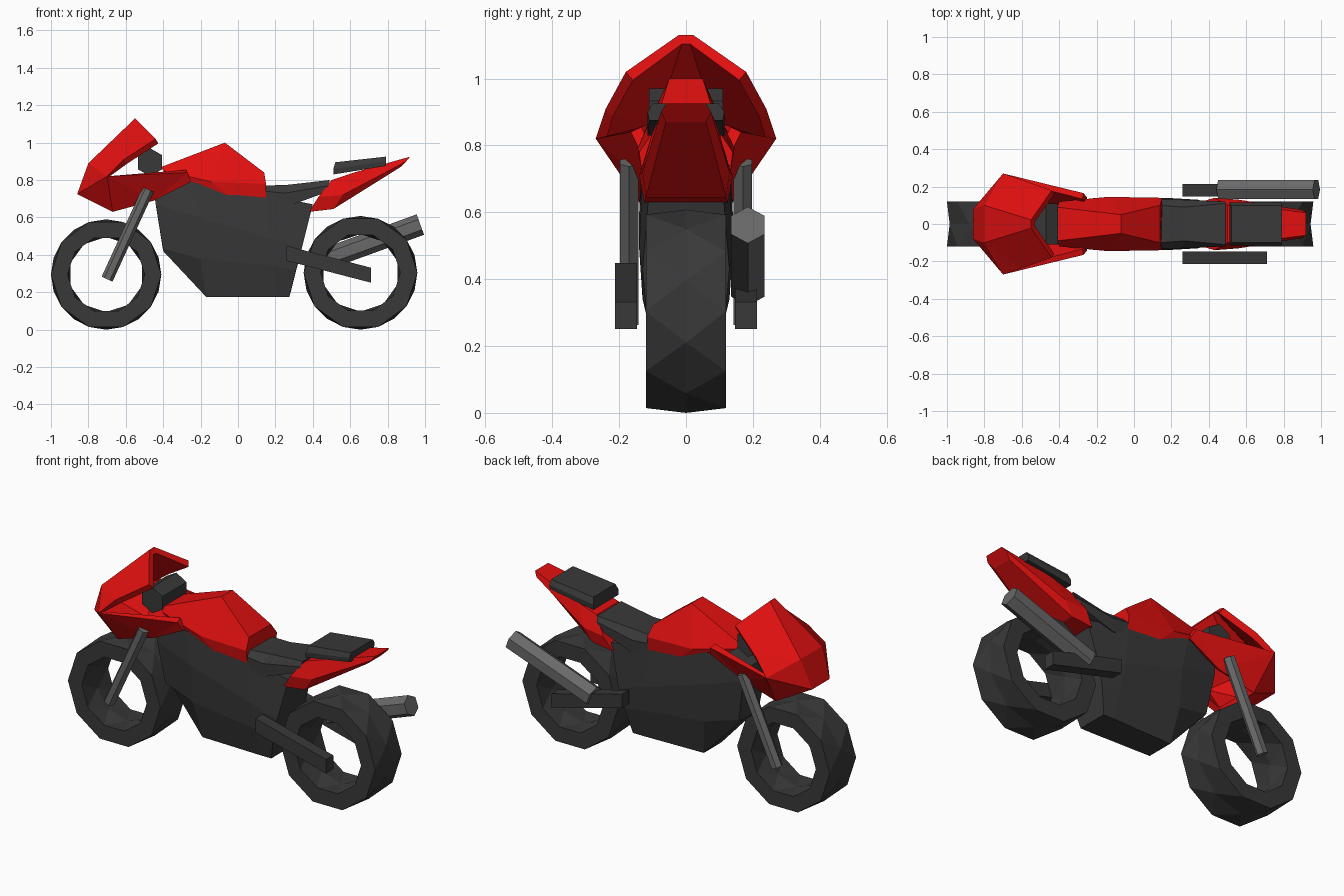
import bpy, bmesh, math
from mathutils import Vector

if "Cube" in bpy.data.objects:
    bpy.data.objects.remove(bpy.data.objects["Cube"])


def material(name, colour):
    m = bpy.data.materials.new(name)
    m.use_nodes = True
    rgba = (*colour, 1)
    m.diffuse_color = rgba
    m.node_tree.nodes["Principled BSDF"].inputs["Base Color"].default_value = rgba
    return m


RED = material("paint_red", (0.75, 0.005, 0.005))
DARK = material("dark_grey", (0.04, 0.04, 0.04))
STEEL = material("steel_grey", (0.14, 0.14, 0.14))


def finish(name, bm, mat):
    bmesh.ops.recalc_face_normals(bm, faces=bm.faces)
    mesh = bpy.data.meshes.new(name)
    bm.to_mesh(mesh)
    bm.free()
    mesh.materials.append(mat)
    obj = bpy.data.objects.new(name, mesh)
    bpy.context.scene.collection.objects.link(obj)
    return obj


def bridge(bm, a, b):
    n = len(a)
    for i in range(n):
        bm.faces.new((a[i], a[(i + 1) % n], b[(i + 1) % n], b[i]))


def loft(name, sections, mat):
    """Skin half sections, listed top to bottom as (x, y, z), mirrored in y."""
    bm = bmesh.new()
    rings = []
    for half in sections:
        ring = half + [(x, -y, z) for x, y, z in reversed(half)]
        rings.append([bm.verts.new(p) for p in ring])
    for a, b in zip(rings, rings[1:]):
        bridge(bm, a, b)
    bm.faces.new(rings[0])
    bm.faces.new(rings[-1])
    return finish(name, bm, mat)


def tube(name, start, end, radius, sides, mat):
    start, end = Vector(start), Vector(end)
    bm = bmesh.new()
    bmesh.ops.create_cone(bm, cap_ends=True, segments=sides, radius1=radius,
                          radius2=radius, depth=(end - start).length)
    turn = (end - start).to_track_quat('Z', 'Y')
    for v in bm.verts:
        v.co = turn @ v.co + (start + end) / 2
    return finish(name, bm, mat)


def wheel(name, x, radius):
    """Ten sided tyre, with crown vertices set between the shoulder vertices."""
    bm = bmesh.new()

    def ring(r, y, shift):
        angles = [math.radians(36 * (k + shift)) for k in range(10)]
        return [bm.verts.new((x + r * math.cos(a), y, radius + r * math.sin(a)))
                for a in angles]

    def zigzag(side, crown):
        for k in range(10):
            n = (k + 1) % 10
            bm.faces.new((side[k], side[n], crown[k]))
            bm.faces.new((side[n], crown[n], crown[k]))

    crown, hub = ring(radius, 0, 0.5), ring(radius * 0.68, 0, 0.5)
    for y in (-0.12, 0.12):
        outer, inner = ring(radius, y, 0), ring(radius * 0.7, y, 0)
        zigzag(outer, crown)
        zigzag(inner, hub)
        bridge(bm, outer, inner)
    finish(name, bm, DARK)


wheel("front_wheel", -0.705, 0.295)
wheel("rear_wheel", 0.655, 0.304)

# Engine block: top edge, flank ridge, lower flank, belly
loft("engine_body", [
    [(-0.45, 0.10, 0.74), (-0.44, 0.11, 0.67), (-0.40, 0.09, 0.43), (-0.40, 0.05, 0.42)],
    [(-0.25, 0.13, 0.79), (-0.20, 0.14, 0.60), (-0.20, 0.12, 0.38), (-0.17, 0.08, 0.175)],
    [(0.15, 0.13, 0.72), (0.17, 0.14, 0.49), (0.20, 0.13, 0.34), (0.20, 0.09, 0.175)],
    [(0.40, 0.11, 0.67), (0.34, 0.13, 0.43), (0.31, 0.12, 0.32), (0.275, 0.09, 0.175)],
], DARK)

# Fuel tank
loft("fuel_tank", [
    [(-0.41, 0.09, 0.87), (-0.40, 0.12, 0.85), (-0.36, 0.12, 0.82)],
    [(-0.07, 0.05, 1.0), (-0.14, 0.145, 0.79), (-0.05, 0.13, 0.71)],
    [(0.14, 0.10, 0.84), (0.15, 0.14, 0.78), (0.15, 0.13, 0.70)],
], RED)

# Rider seat and passenger pad
loft("rider_seat", [
    [(0.14, 0.10, 0.77), (0.15, 0.13, 0.74), (0.15, 0.13, 0.68)],
    [(0.27, 0.09, 0.775), (0.25, 0.13, 0.73), (0.24, 0.13, 0.65)],
    [(0.49, 0.11, 0.80), (0.485, 0.12, 0.77), (0.46, 0.12, 0.73)],
], DARK)
loft("passenger_pad", [
    [(0.52, 0.10, 0.895), (0.51, 0.115, 0.86), (0.51, 0.115, 0.83)],
    [(0.79, 0.10, 0.925), (0.79, 0.115, 0.90), (0.79, 0.11, 0.875)],
], DARK)

# Tail cowl
loft("tail_cowl", [
    [(0.50, 0.10, 0.80), (0.43, 0.14, 0.71), (0.38, 0.125, 0.63)],
    [(0.62, 0.10, 0.84), (0.56, 0.13, 0.72), (0.51, 0.12, 0.645)],
    [(0.92, 0.06, 0.925), (0.90, 0.075, 0.90), (0.87, 0.06, 0.87)],
], RED)

# Front fairing: half shell points, mirrored, then thickened
points = {
    "nose_low": (-0.86, 0.08, 0.725), "nose_high": (-0.80, 0.10, 0.89),
    "screen_top": (-0.55, 0.022, 1.13), "screen_side": (-0.44, 0.18, 1.02),
    "edge": (-0.61, 0.24, 0.91), "cheek": (-0.70, 0.27, 0.82),
    "chin": (-0.67, 0.14, 0.63), "arm_top": (-0.27, 0.165, 0.84),
    "arm_tip": (-0.25, 0.14, 0.79), "arm_low": (-0.45, 0.13, 0.69),
}
panels = ["nose_high screen_top screen_side edge", "nose_high edge cheek",
          "nose_low nose_high cheek", "nose_low cheek chin",
          "chin cheek arm_low", "cheek arm_top arm_low", "arm_top arm_tip arm_low"]
bm = bmesh.new()
sides = [{k: bm.verts.new((x, s * y, z)) for k, (x, y, z) in points.items()}
         for s in (1, -1)]
for side in sides:
    for panel in panels:
        bm.faces.new([side[k] for k in panel.split()])
for a, b in (("screen_top", "nose_high"), ("nose_high", "nose_low"), ("nose_low", "chin")):
    bm.faces.new((sides[0][a], sides[0][b], sides[1][b], sides[1][a]))
fairing = finish("front_fairing", bm, RED)
# Thicken toward the rider, whichever way the open shell's normals settled
nose = max(fairing.data.polygons, key=lambda p: -p.center.x)
thick = fairing.modifiers.new("thickness", 'SOLIDIFY')
thick.thickness = 0.035
thick.offset = -1 if nose.normal.x < 0 else 1

# Instrument block
tube("handlebar_block", (-0.47, -0.11, 0.895), (-0.47, 0.11, 0.895), 0.075, 6, DARK)

# Fork legs and swing arms
for label, s in (("left", 1), ("right", -1)):
    tube(label + "_fork_leg", (-0.48, s * 0.17, 0.75), (-0.70, s * 0.17, 0.27), 0.032, 6, STEEL)
    bm = bmesh.new()
    bmesh.ops.create_cube(bm, size=1)
    for v in bm.verts:
        x = 0.485 + v.co.x * 0.45
        v.co = (x, s * 0.18 + v.co.y * 0.066, 0.35 - (x - 0.485) * 0.26 + v.co.z * 0.08)
    finish(label + "_swing_arm", bm, DARK)

# Exhaust
tube("exhaust_muffler", (0.46, 0.185, 0.375), (0.975, 0.185, 0.562), 0.058, 6, STEEL)
